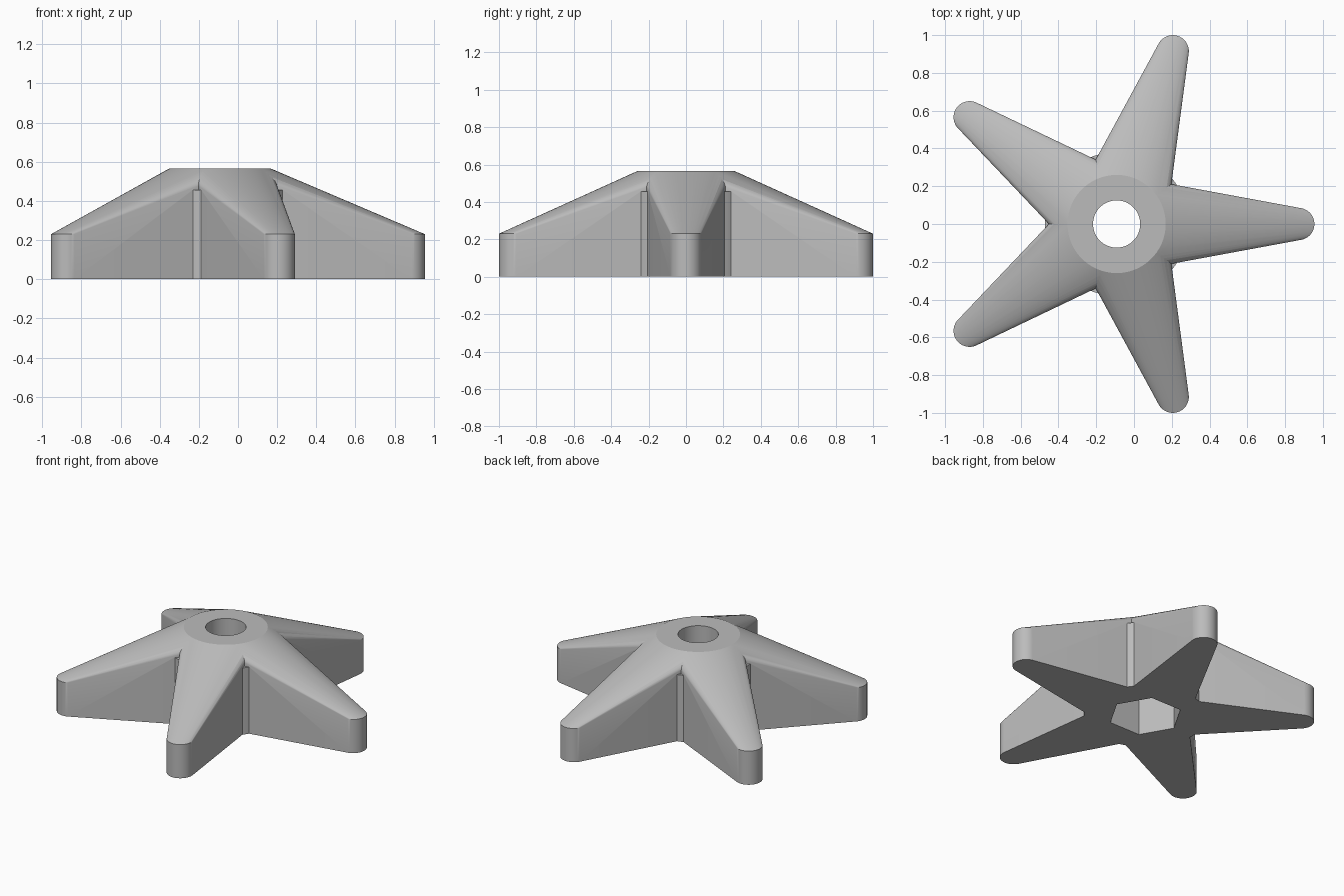
import bpy, bmesh
from math import cos, sin, pi, tau, radians

old = bpy.data.objects.get("Cube")
if old:
    bpy.data.objects.remove(old, do_unlink=True)

CENTRE_X = -0.092
TOP = 0.565
TIP_HEIGHT = 0.23
SEGMENTS = 60

grey = bpy.data.materials.new("plain grey")
grey.use_nodes = True
grey.diffuse_color = (0.5, 0.5, 0.5, 1)
grey.node_tree.nodes["Principled BSDF"].inputs["Base Color"].default_value = (0.5, 0.5, 0.5, 1)


def hull_object(name, rings):
    """Convex solid around rings given as (x, y, z, radius, sides)."""
    bm = bmesh.new()
    for x, y, z, r, n in rings:
        for i in range(n):
            a = tau * i / n
            bm.verts.new((x + r * cos(a), y + r * sin(a), z))
    res = bmesh.ops.convex_hull(bm, input=bm.verts)
    inside = [g for g in res["geom_interior"] if isinstance(g, bmesh.types.BMVert)]
    bmesh.ops.delete(bm, geom=inside, context="VERTS")
    bmesh.ops.dissolve_limit(bm, angle_limit=radians(0.1), verts=bm.verts, edges=bm.edges)
    bmesh.ops.recalc_face_normals(bm, faces=bm.faces)
    mesh = bpy.data.meshes.new(name)
    bm.to_mesh(mesh)
    bm.free()
    mesh.materials.append(grey)
    obj = bpy.data.objects.new(name, mesh)
    bpy.context.collection.objects.link(obj)
    return obj


def prism(name, radius, z0, z1, sides):
    return hull_object(name, [(CENTRE_X, 0, z, radius, sides) for z in (z0, z1)])


def combine(target, other, operation):
    """Apply a boolean and discard the helper."""
    mod = target.modifiers.new(operation.title(), "BOOLEAN")
    mod.operation = operation
    mod.solver = "EXACT"
    mod.object = other
    bpy.context.view_layer.objects.active = target
    bpy.ops.object.modifier_apply(modifier=mod.name)
    bpy.data.objects.remove(other, do_unlink=True)


# Central hub that fills the corners between the arms
knob = prism("star_knob", 0.38, 0, 0.455, SEGMENTS)

# Five arms tapering from the flat crown to rounded tips
for k in range(5):
    a = k * tau / 5
    x, y = CENTRE_X + 0.962 * cos(a), 0.962 * sin(a)
    arm = hull_object("arm", [
        (CENTRE_X, 0, 0, 0.26, SEGMENTS), (CENTRE_X, 0, TOP, 0.26, SEGMENTS),
        (x, y, 0, 0.085, SEGMENTS), (x, y, TIP_HEIGHT, 0.085, SEGMENTS)])
    combine(knob, arm, "UNION")

# Round bolt hole and hexagonal pocket underneath
combine(knob, prism("bolt_hole", 0.125, -0.1, TOP + 0.1, SEGMENTS), "DIFFERENCE")
combine(knob, prism("hex_pocket", 0.23, -0.1, 0.25, 6), "DIFFERENCE")

# Soft curves, crisp edges
bpy.ops.object.select_all(action="DESELECT")
knob.select_set(True)
bpy.context.view_layer.objects.active = knob
bpy.ops.object.shade_smooth_by_angle(angle=radians(20))
